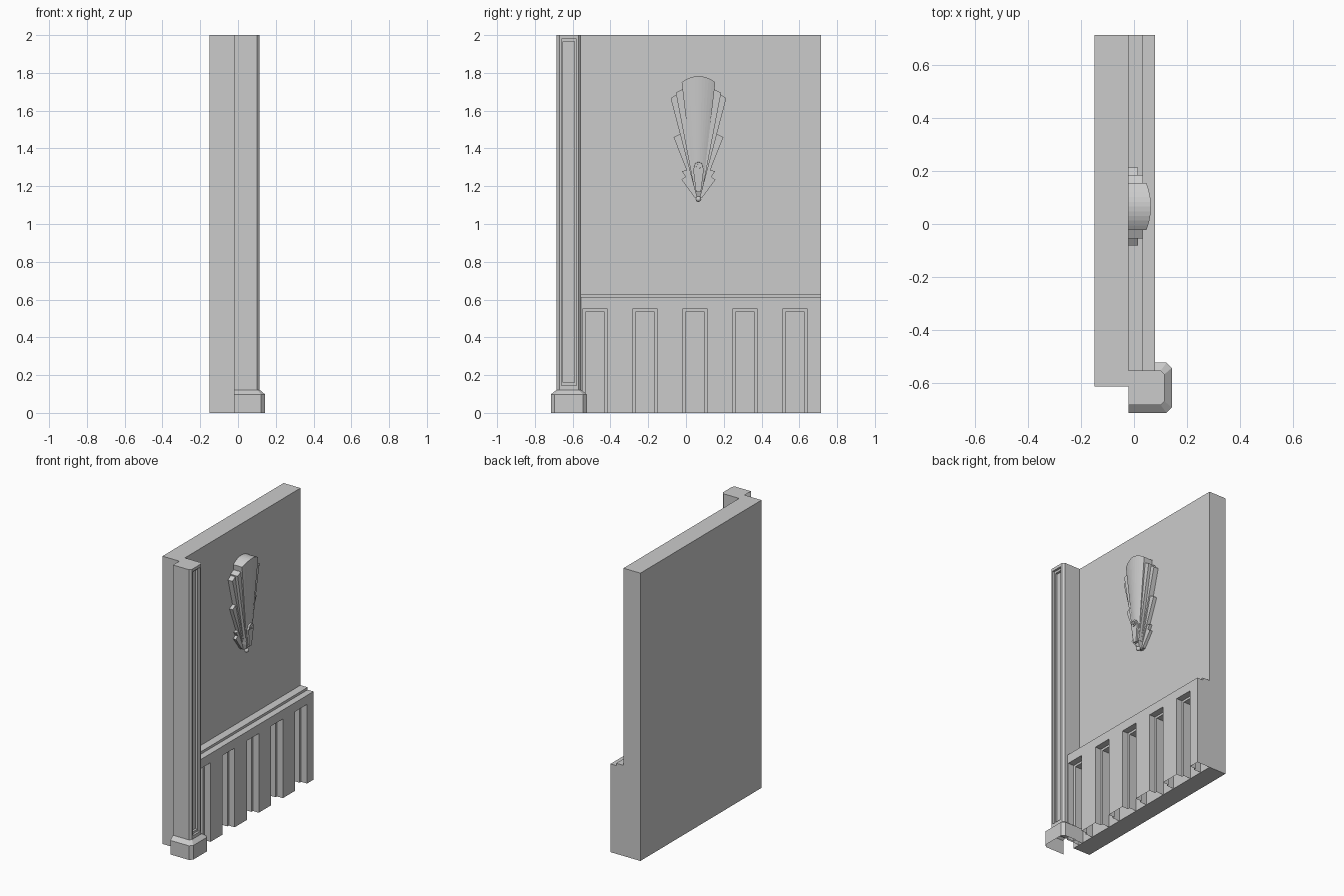
import bpy, bmesh, math
from mathutils import Matrix

if "Cube" in bpy.data.objects:
    bpy.data.objects.remove(bpy.data.objects["Cube"])

BACK = -0.02   # front plane of the wall slab


def finish(name, bm):
    bmesh.ops.recalc_face_normals(bm, faces=bm.faces)
    me = bpy.data.meshes.new(name)
    bm.to_mesh(me)
    bm.free()
    ob = bpy.data.objects.new(name, me)
    bpy.context.scene.collection.objects.link(ob)
    return ob


def loft(name, rings):
    bm = bmesh.new()
    vs = [[bm.verts.new(p) for p in r] for r in rings]
    n = len(rings[0])
    for a, b in zip(vs, vs[1:]):
        for i in range(n):
            j = (i + 1) % n
            bm.faces.new((a[i], a[j], b[j], b[i]))
    bm.faces.new(vs[0])
    bm.faces.new(vs[-1])
    return finish(name, bm)


def box(name, x0, x1, y0, y1, z0, z1):
    plan = [(x0, y0), (x1, y0), (x1, y1), (x0, y1)]
    return loft(name, [[(x, y, z) for x, y in plan] for z in (z0, z1)])


def carve(ob, boxes):
    for b in boxes:
        c = box("cutter", *b)
        c.hide_render = True
        m = ob.modifiers.new("cut", 'BOOLEAN')
        m.operation, m.solver, m.object = 'DIFFERENCE', 'EXACT', c
        bpy.context.view_layer.update()
        dg = bpy.context.evaluated_depsgraph_get()
        me = bpy.data.meshes.new_from_object(ob.evaluated_get(dg))
        ob.modifiers.clear()
        ob.data = me
        bpy.data.objects.remove(c)


def open_up(ob):
    # remove hidden faces on the floor and against the wall
    bm = bmesh.new()
    bm.from_mesh(ob.data)
    dead = [f for f in bm.faces if all(v.co.z < 1e-4 for v in f.verts)
            or all(v.co.x < BACK + 1e-4 for v in f.verts)]
    bmesh.ops.delete(bm, geom=dead, context='FACES')
    bm.to_mesh(ob.data)
    bm.free()


# Wall slab
box("wall", -0.15, BACK, -0.615, 0.715, 0, 2)

# Wainscot with stepped cap and five stepped recesses open at the floor
prof = [(BACK, 0), (0.08, 0), (0.08, 0.613), (0.035, 0.613), (0.035, 0.63), (BACK, 0.63)]
wainscot = loft("wainscot", [[(x, y, z) for x, z in prof] for y in (-0.56, 0.715)])
cuts = []
for i in range(5):
    y = -0.482 + i * 0.265
    cuts.append((0.035, 0.2, y - 0.066, y + 0.066, -0.1, 0.55))
    cuts.append((-0.05, 0.15, y - 0.05, y + 0.05, -0.12, 0.535))
carve(wainscot, cuts)
open_up(wainscot)


# Pilaster shaft and base
def plan(x1, y0, y1, c, z):
    return [(BACK, y0, z), (x1 - c, y0, z), (x1, y0 + c, z),
            (x1, y1 - c, z), (x1 - c, y1, z), (BACK, y1, z)]


shaft = loft("pilaster_shaft", [plan(0.115, -0.685, -0.555, 0.014, z) for z in (0.1, 2)])
carve(shaft, [(0.1, 0.2, -0.66, -0.58, 0.145, 1.98),
              (0.085, 0.25, -0.65, -0.59, 0.16, 1.965)])
open_up(shaft)
base = loft("pilaster_base", [plan(0.143, -0.715, -0.525, 0.02, 0),
                              plan(0.143, -0.715, -0.525, 0.02, 0.098),
                              plan(0.115, -0.685, -0.555, 0.014, 0.122)])
open_up(base)

# Wall ornament: stacked symmetric plates given as half outlines (offset, z)
CY = 0.066


def plate(name, half, x_low, x_high):
    pts = half + [(-d, z) for d, z in reversed(half) if d > 0]
    zs = [z for _, z in half]
    lo, hi = min(zs), max(zs)

    def front(z):
        return x_low + (x_high - x_low) * (z - lo) / (hi - lo)
    return loft(name, [[(BACK, CY + d, z) for d, z in pts],
                       [(front(z), CY + d, z) for d, z in pts]])


plate("lower_leaves", [(0.02, 1.14), (0.09, 1.235), (0.068, 1.25), (0.088, 1.28),
                       (0.06, 1.285), (0.075, 1.32), (0.04, 1.32)], 0.0, 0.0)
plate("short_feathers", [(0.025, 1.19), (0.132, 1.46), (0.072, 1.49)], 0.005, 0.005)
plate("outer_feathers", [(0.025, 1.2), (0.147, 1.665), (0.105, 1.695)], 0.015, 0.015)
plate("middle_feathers", [(0.025, 1.2), (0.12, 1.695), (0.08, 1.715)], 0.035, 0.035)

# Central fan with a bowed front
N = 10
bm = bmesh.new()
rows = []
for i in range(N + 1):
    t = 2 * i / N - 1
    bow = 1 - t * t
    top, low = 1.75 + 0.033 * bow, 1.18
    rows.append([bm.verts.new(p) for p in (
        (BACK, CY + 0.022 * t, low), (0.036 + 0.006 * bow, CY + 0.022 * t, low),
        (0.047 + 0.017 * bow, CY + 0.089 * t, top), (BACK, CY + 0.089 * t, top))])
for a, b in zip(rows, rows[1:]):
    for k in range(4):
        m = (k + 1) % 4
        bm.faces.new((a[k], a[m], b[m], b[k]))
bm.faces.new(rows[0])
bm.faces.new(rows[-1])
finish("fan", bm)

# Tapered drop, round boss and end bead
plate("drop", [(0.013, 1.17), (0.028, 1.29), (0.02, 1.31)], 0.05, 0.055)
turn = Matrix.Rotation(math.pi / 2, 4, 'Y')
for nm, r, x1 in (("boss_ring", 0.026, 0.058), ("boss_knob", 0.014, 0.064)):
    bm = bmesh.new()
    bmesh.ops.create_cone(bm, cap_ends=True, segments=20, radius1=r, radius2=r * 0.85,
                          depth=x1 - BACK,
                          matrix=Matrix.Translation(((x1 + BACK) / 2, CY, 1.305)) @ turn)
    finish(nm, bm)
bm = bmesh.new()
bmesh.ops.create_uvsphere(bm, u_segments=14, v_segments=8, radius=0.015,
                          matrix=Matrix.Translation((0.02, CY, 1.132)))
bead = finish("bead", bm)
for p in bead.data.polygons:
    p.use_smooth = True
plate("stem", [(0.007, 1.135), (0.02, 1.18)], 0.02, 0.035)
